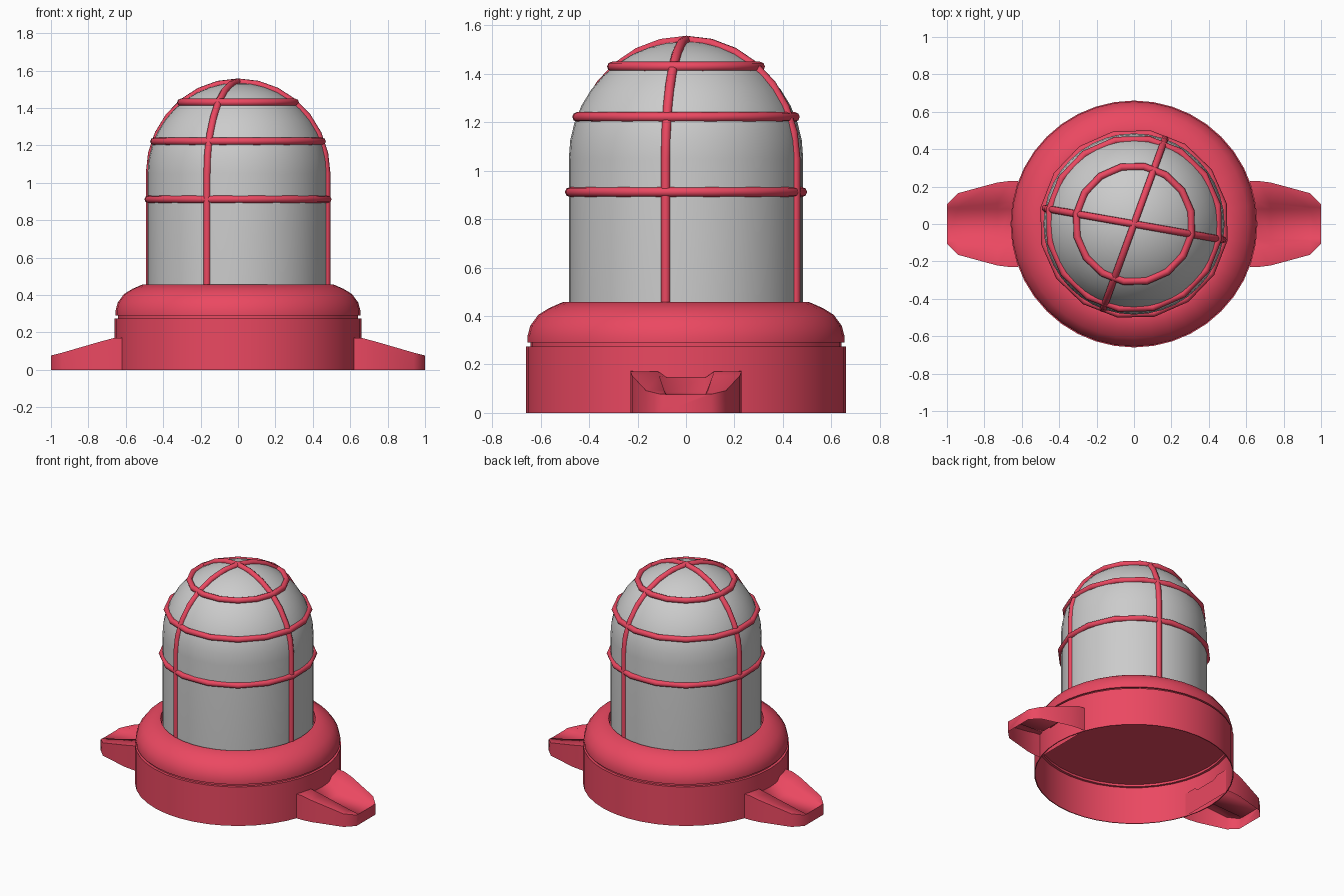
import bpy, bmesh, math
from math import sin, cos, radians, pi

if "Cube" in bpy.data.objects:
    bpy.data.objects.remove(bpy.data.objects["Cube"])

red = bpy.data.materials.new("red_paint")
red.diffuse_color = (0.83, 0.065, 0.12, 1)
red.use_nodes = True
red.node_tree.nodes["Principled BSDF"].inputs["Base Color"].default_value = red.diffuse_color


def finish(ob, mat=None, angle=35):
    if mat:
        ob.data.materials.append(mat)
    bpy.ops.object.select_all(action='DESELECT')
    ob.select_set(True)
    bpy.context.view_layer.objects.active = ob
    bpy.ops.object.shade_smooth_by_angle(angle=radians(angle))
    return ob


def mesh_object(name, bm):
    me = bpy.data.meshes.new(name)
    bm.to_mesh(me)
    bm.free()
    ob = bpy.data.objects.new(name, me)
    bpy.context.collection.objects.link(ob)
    return ob


def lathe(name, profile, mat=None, steps=40):
    bm = bmesh.new()
    vs = [bm.verts.new((r, 0, z)) for r, z in profile]
    edges = [bm.edges.new(p) for p in zip(vs, vs[1:])]
    bmesh.ops.spin(bm, geom=vs + edges, cent=(0, 0, 0), axis=(0, 0, 1),
                   angle=2 * pi, steps=steps, use_merge=False)
    bmesh.ops.remove_doubles(bm, verts=bm.verts, dist=1e-4)
    bmesh.ops.recalc_face_normals(bm, faces=bm.faces)
    return finish(mesh_object(name, bm), mat)


# Thin-walled base, open below, with groove, rounded collar and inner ceiling
lathe("base_housing", [
    (0, 0.288), (0.637, 0.288), (0.637, 0.272), (0.654, 0.272), (0.654, 0),
    (0.66, 0), (0.66, 0.275), (0.642, 0.275), (0.642, 0.29), (0.655, 0.29),
    (0.655, 0.315), (0.643, 0.36), (0.61, 0.405), (0.565, 0.433), (0.51, 0.457),
    (0.495, 0.455), (0.49, 0.40)], red)


# Lens dome: straight wall and elliptical top
def dome_curve(r, h, n):
    return [(r * cos(i * pi / 2 / n), 1.05 + h * sin(i * pi / 2 / n))
            for i in range(n + 1)]


lathe("lens_dome", [(0.484, 0.40)] + dome_curve(0.484, 0.484, 10))

# Cage hoops
for i, (r, z) in enumerate([(0.488, 0.912), (0.457, 1.222), (0.311, 1.43)]):
    bpy.ops.mesh.primitive_torus_add(
        major_radius=r, minor_radius=0.02, major_segments=16, minor_segments=8,
        location=(0, 0, z), rotation=(0, 0, radians(-10)))
    hoop = bpy.context.object
    hoop.name = f"cage_hoop_{i + 1}"
    finish(hoop, red, 50)

# Cage ribs: two arches crossing at the crown
half = [(0.482, 0.40)] + dome_curve(0.482, 0.489, 7)
arch = half + [(-r, z) for r, z in half[-2::-1]]
for i, deg in enumerate((-10, 70)):
    cu = bpy.data.curves.new(f"cage_rib_{i + 1}", 'CURVE')
    cu.dimensions = '3D'
    cu.bevel_depth = 0.0195
    cu.bevel_resolution = 2
    sp = cu.splines.new('POLY')
    sp.points.add(len(arch) - 1)
    a = radians(deg)
    for p, (r, z) in zip(sp.points, arch):
        p.co = (r * cos(a), r * sin(a), z, 1)
    sp.use_smooth = True
    cu.materials.append(red)
    bpy.context.collection.objects.link(bpy.data.objects.new(cu.name, cu))

# Mounting lugs: tapered open-bottomed shells with a scooped channel
# station: x, half width, top height, channel half width at top, floor height
stations = [(0.62, 0.23, 0.172, 0.115, 0.15), (0.665, 0.23, 0.170, 0.115, 0.145),
            (0.73, 0.222, 0.153, 0.11, 0.085), (0.94, 0.165, 0.092, 0.09, 0.076),
            (1.0, 0.105, 0.077, 0.084, 0.075)]
for side, label in ((1, "right"), (-1, "left")):
    bm = bmesh.new()
    rows = []
    for x, w, h, c, floor in stations:
        pts = [(w, 0), (w, h), (c, h), (0.08, floor)]
        pts += [(-y, z) for y, z in reversed(pts)]
        rows.append([bm.verts.new((side * x, y, z)) for y, z in pts])
    for a, b in zip(rows, rows[1:]):
        for j in range(7):
            bm.faces.new((a[j], a[j + 1], b[j + 1], b[j]))
    bm.faces.new(rows[0])
    bm.faces.new(rows[-1])
    bmesh.ops.recalc_face_normals(bm, faces=bm.faces)
    finish(mesh_object(f"{label}_mounting_lug", bm), red, 58)
